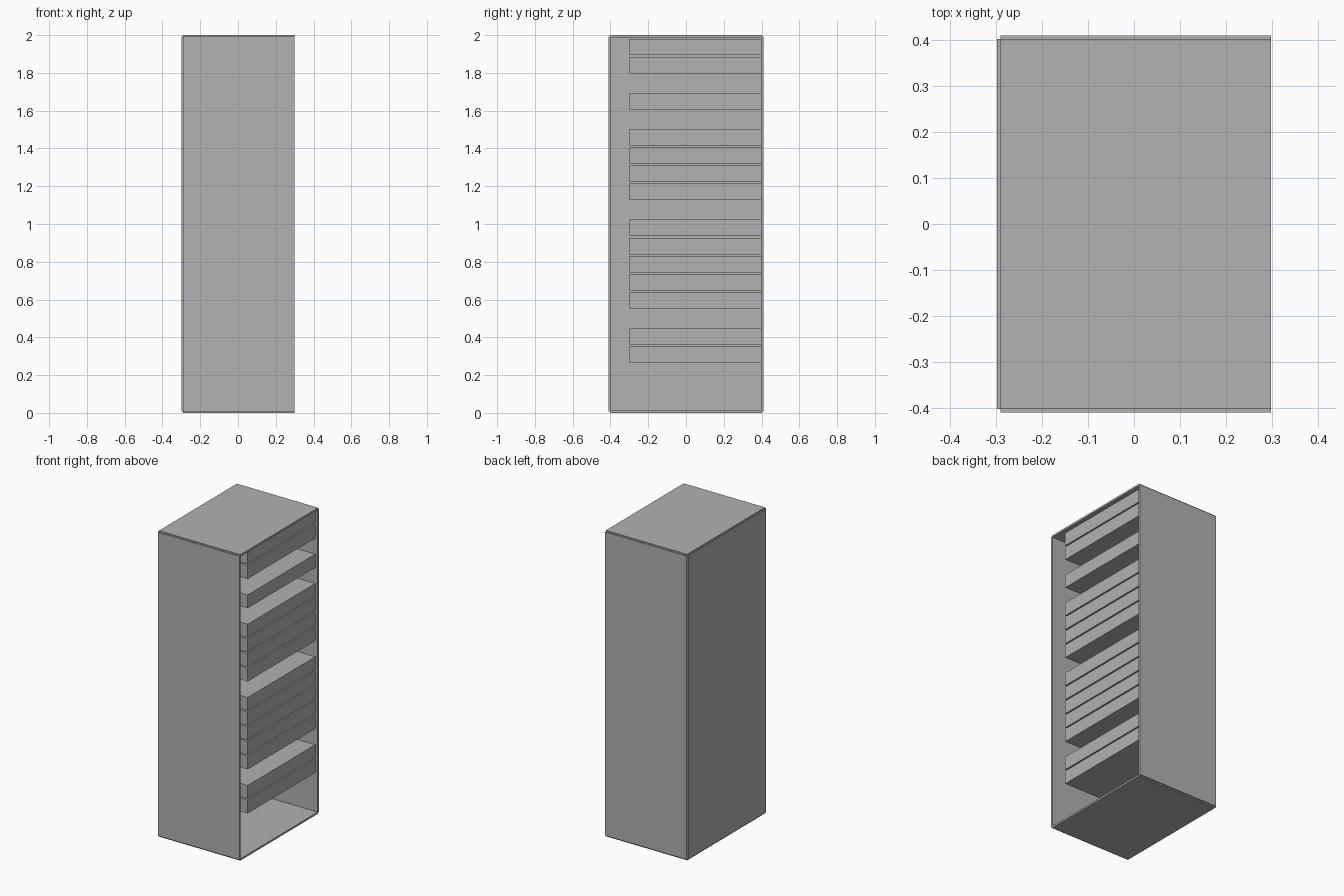
import bpy

cube = bpy.data.objects.get("Cube")
if cube:
    bpy.data.objects.remove(cube, do_unlink=True)

# Single material
grey = bpy.data.materials.new("plain_grey")
grey.use_nodes = True
colour = (0.445, 0.445, 0.445, 1)
grey.diffuse_color = colour
grey.node_tree.nodes["Principled BSDF"].inputs["Base Color"].default_value = colour


def box(name, x, y, z):
    """Flat box from its (min, max) range on each axis."""
    bpy.ops.mesh.primitive_cube_add(size=1)
    obj = bpy.context.object
    obj.name = name
    for v in obj.data.vertices:
        v.co = [r[0] if c < 0 else r[1] for c, r in zip(v.co, (x, y, z))]
    obj.data.materials.append(grey)
    return obj


# Cabinet size, panel thickness and the small step left at each outer corner
X, Y, Z = 0.298, 0.41, 2.0
T, STEP = 0.012, 0.008
depth = (-X + STEP, X)
width = (-Y + STEP, Y - STEP)
height = (STEP, Z - STEP)

# Cabinet shell, open on +x
box("bottom_panel", depth, width, (0, T))
box("top_panel", depth, width, (Z - T, Z))
box("front_panel", depth, (-Y, -Y + T), height)
box("back_panel", depth, (Y - T, Y), height)
box("closed_side_panel", (-X, -X + T), width, height)

# Stacked rack units on an even pitch, with some slots left empty
BASE, PITCH, UNIT = 0.265, 0.0958, 0.087
EMPTY = {2, 8, 13, 15}
for slot in range(18):
    if slot not in EMPTY:
        z = BASE + slot * PITCH
        box(f"rack_unit_{slot + 1}", (-X + T, 0.28), (-0.30, Y - T), (z, z + UNIT))
